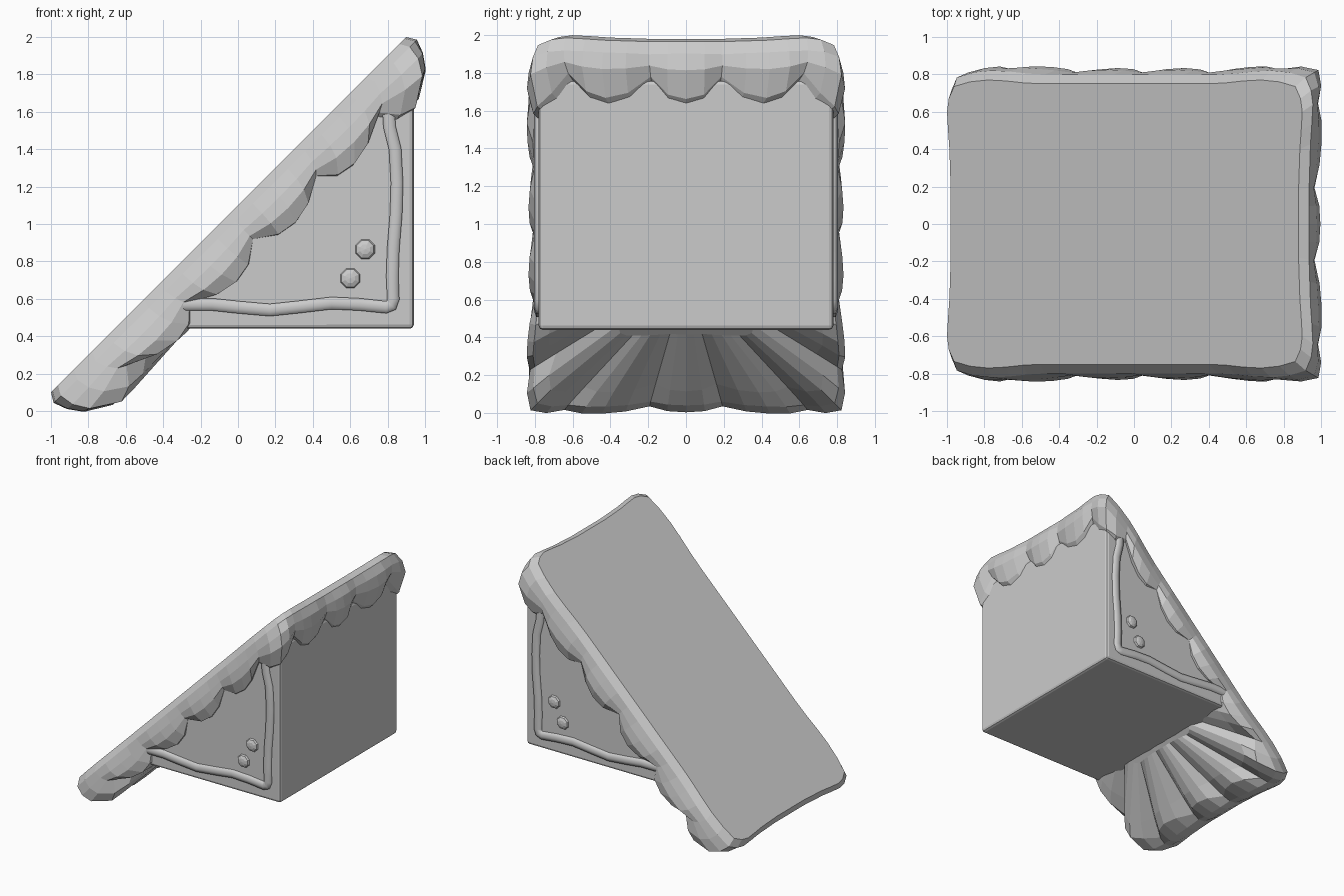
import bpy, bmesh, math

if "Cube" in bpy.data.objects:
    bpy.data.objects.remove(bpy.data.objects["Cube"])

S = math.sqrt(2)


def make_object(name, bm):
    bmesh.ops.recalc_face_normals(bm, faces=bm.faces[:])
    me = bpy.data.meshes.new(name)
    bm.to_mesh(me)
    bm.free()
    ob = bpy.data.objects.new(name, me)
    bpy.context.collection.objects.link(ob)
    return ob


# Sloped slab with scalloped drips: quarter outline as (along slope, y, lobe 0..1)
quarter = [(1.315, 0, 1), (1.315, .09, .8), (1.315, .18, 0), (1.32, .29, .75),
           (1.325, .4, 1), (1.335, .5, .75), (1.343, .6, 0), (1.33, .67, .8),
           (1.29, .735, 1.2), (1.17, .76, .9), (1.033, .77, 0), (.9, .765, .75),
           (.77, .755, 1), (.64, .75, .8), (.517, .75, 0), (.39, .75, .75),
           (.26, .75, 1), (.13, .75, .8), (0, .75, 0)]
half = quarter + [(-u, y, w) for u, y, w in quarter[-2::-1]]
outline = half + [(u, -y, w) for u, y, w in half[-2:0:-1]]

# Each ring: (end offset, side offset, depth) at a cusp and at a lobe
rings = [((0, 0, 0), (0, 0, 0)),
         ((.03, .05, .05), (.03, .05, .05)),
         ((.0, .06, .115), (.015, .075, .125)),
         ((-.04, .055, .16), (-.035, .085, .2)),
         ((-.1, .03, .184), (-.17, .05, .282)),
         ((-.26, -.08, .21), (-.28, -.03, .285)),
         ((-.7, -.4, .27), (-.7, -.4, .275))]


def slope_point(u, y, d):
    return ((u + .707 + d) / S - .55, y, (u + .707 - d) / S + .55)


bm = bmesh.new()
loops = []
for cusp, lobe in rings:
    loop = []
    for u, y, w in outline:
        ou, oy, d = (a + (b - a) * w for a, b in zip(cusp, lobe))
        loop.append(bm.verts.new(slope_point(u * (1 + ou / 1.33), y * (1 + oy / .76), d)))
    loops.append(loop)
n = len(outline)
for a, b in zip(loops, loops[1:]):
    for i in range(n):
        j = (i + 1) % n
        bm.faces.new((a[i], a[j], b[j], b[i]))
bm.faces.new(loops[0])
bm.faces.new(loops[-1][::-1])
make_object("scalloped_slope", bm)

# Wedge body under the slab
bm = bmesh.new()
profile = [(-.42, .44), (.94, .44), (.94, 1.76), (.88, 1.76), (-.42, .46)]
front = [bm.verts.new((x, -.78, z)) for x, z in profile]
back = [bm.verts.new((x, .78, z)) for x, z in profile]
bm.faces.new(front)
bm.faces.new(back[::-1])
for i in range(len(profile)):
    j = (i + 1) % len(profile)
    bm.faces.new((front[i], front[j], back[j], back[i]))
lower = [e for e in bm.edges if all(v.co.x > .9 for v in e.verts)
         or all(v.co.z < .45 and abs(v.co.y) > .7 for v in e.verts) and abs(e.verts[0].co.y - e.verts[1].co.y) < .1]
bmesh.ops.bevel(bm, geom=lower, offset=.022, segments=2, profile=.5, affect='EDGES')
make_object("wedge_body", bm)

# Wavy bead trim and round studs on both sides
path = [(-.36, .57), (-.14, .57), (.0, .555), (.17, .54), (.33, .557), (.5, .577),
        (.65, .57), (.79, .555), (.82, .565), (.83, .6), (.825, .72), (.83, .87),
        (.845, 1.05), (.85, 1.22), (.84, 1.4), (.81, 1.52), (.8, 1.68)]
for side, sy in (("front", -1), ("back", 1)):
    cu = bpy.data.curves.new(side + "_bead_trim", 'CURVE')
    cu.dimensions = '3D'
    cu.bevel_depth = .038
    cu.bevel_resolution = 1
    cu.use_fill_caps = True
    sp = cu.splines.new('POLY')
    sp.points.add(len(path) - 1)
    for p, (x, z) in zip(sp.points, path):
        p.co = (x, 0, z, 1)
    ob = bpy.data.objects.new(side + "_bead_trim", cu)
    bpy.context.collection.objects.link(ob)
    ob.location.y = sy * .78
    ob.scale.y = .65

    for k, (x, z) in enumerate([(.68, .865), (.6, .71)]):
        bm = bmesh.new()
        bmesh.ops.create_uvsphere(bm, u_segments=8, v_segments=6, radius=.057)
        stud = make_object(f"{side}_stud_{k + 1}", bm)
        stud.rotation_euler = (math.pi / 2, math.pi / 8, 0)
        stud.scale = (1, 1, .45)
        stud.location = (x, sy * .78, z)
